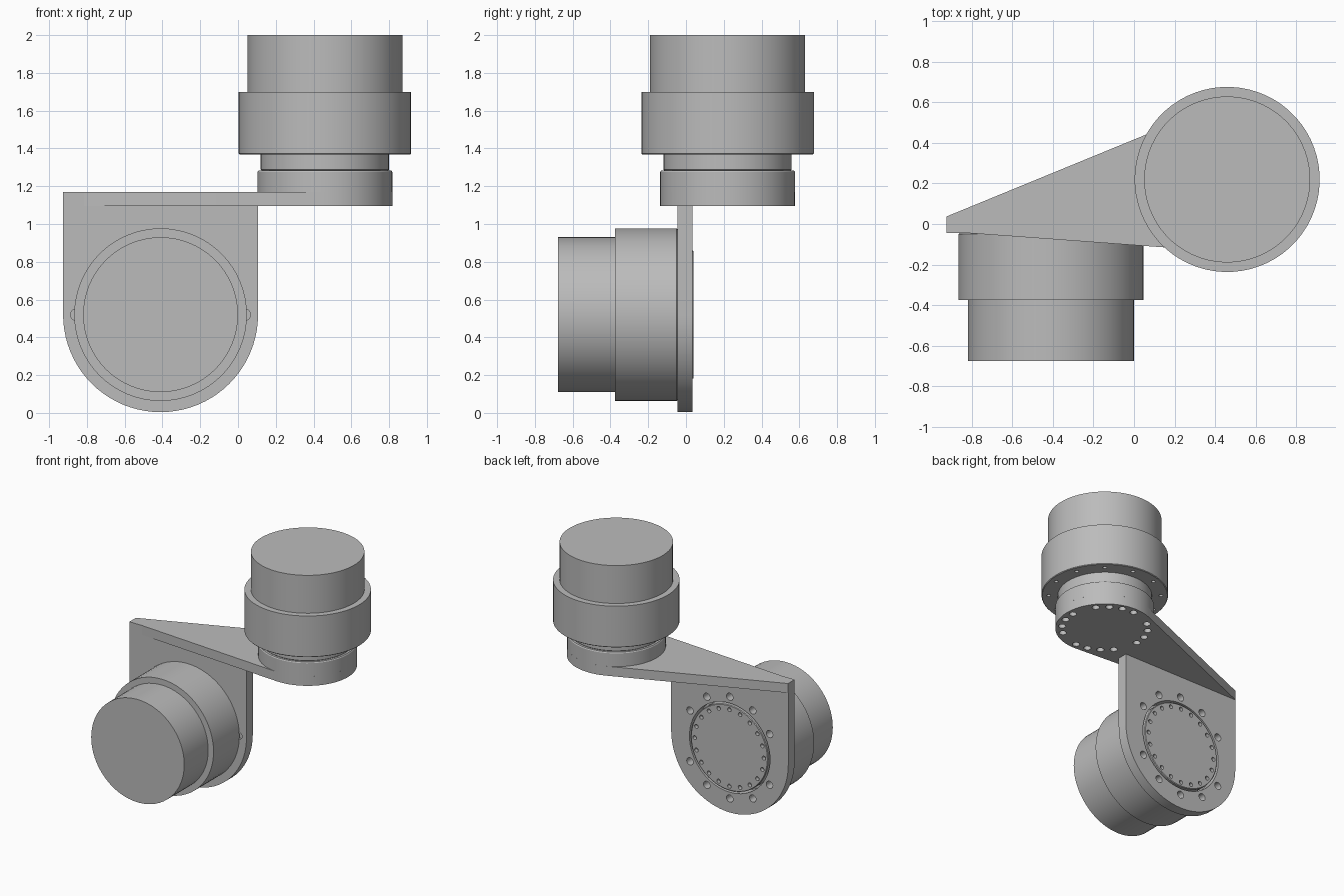
import bpy, bmesh
from math import sin, cos, pi, radians, atan2, acos, hypot
from mathutils import Matrix, Vector

if "Cube" in bpy.data.objects:
    bpy.data.objects.remove(bpy.data.objects["Cube"])

grey = bpy.data.materials.new("machined_grey")
grey.use_nodes = True
colour = (0.5, 0.5, 0.5, 1)
grey.diffuse_color = colour
grey.node_tree.nodes["Principled BSDF"].inputs["Base Color"].default_value = colour

SIDES = 64


def arc(cx, cy, r, start, end, n):
    return [(cx + r * cos(start + (end - start) * i / n),
             cy + r * sin(start + (end - start) * i / n)) for i in range(n + 1)]


def to_object(name, bm):
    bmesh.ops.recalc_face_normals(bm, faces=bm.faces)
    mesh = bpy.data.meshes.new(name)
    bm.to_mesh(mesh)
    bm.free()
    mesh.materials.append(grey)
    ob = bpy.data.objects.new(name, mesh)
    bpy.context.collection.objects.link(ob)
    return ob


def lathe(name, profile):
    """Closed solid of revolution about z from (radius, height) pairs."""
    bm = bmesh.new()
    rings = [[bm.verts.new((x, y, z)) for x, y in arc(0, 0, r, 0, 2 * pi, SIDES)[:-1]]
             for r, z in profile]
    for a, b in zip(rings, rings[1:]):
        for i in range(SIDES):
            j = (i + 1) % SIDES
            bm.faces.new((a[i], a[j], b[j], b[i]))
    bm.faces.new(rings[0])
    bm.faces.new(rings[-1])
    return to_object(name, bm)


def prism(name, outline, low, high):
    bm = bmesh.new()
    base = bm.faces.new([bm.verts.new((x, y, low)) for x, y in outline])
    out = bmesh.ops.extrude_face_region(bm, geom=[base])["geom"]
    moved = [v for v in out if isinstance(v, bmesh.types.BMVert)]
    bmesh.ops.translate(bm, verts=moved, vec=(0, 0, high - low))
    return to_object(name, bm)


def drill(target, holes):
    """Cut round holes along z, each (x, y, radius, low, high)."""
    bm = bmesh.new()
    for x, y, r, low, high in holes:
        bmesh.ops.create_cone(bm, cap_ends=True, segments=SIDES if r > 0.1 else 16,
                              radius1=r, radius2=r, depth=high - low,
                              matrix=Matrix.Translation((x, y, (low + high) / 2)))
    cutter = to_object("hole_cutter", bm)
    cutter.hide_render = True
    mod = target.modifiers.new("holes", "BOOLEAN")
    mod.operation, mod.solver, mod.object = "DIFFERENCE", "EXACT", cutter
    bpy.context.view_layer.objects.active = target
    bpy.ops.object.modifier_apply(modifier=mod.name)
    bpy.data.objects.remove(cutter)


def bolt_ring(count, ring, r, low, high, centre=(0, 0), turn=0.0, skip=0):
    """Evenly spaced holes, leaving out every skip-th position."""
    holes = []
    for i in range(count):
        if skip and i % skip == 0:
            continue
        a = turn + 2 * pi * i / count
        holes.append((centre[0] + ring * cos(a), centre[1] + ring * sin(a), r, low, high))
    return holes


def finish(ob):
    bpy.ops.object.select_all(action="DESELECT")
    ob.select_set(True)
    bpy.context.view_layer.objects.active = ob
    bpy.ops.object.shade_smooth_by_angle(angle=radians(30))


# Upright frame: local z becomes -y, local y becomes z
UPRIGHT = Matrix.Rotation(pi / 2, 4, "X")
LOWER = Vector((-0.41, 0.52))
UPPER = Vector((0.46, 0.22))
TURN = radians(20)


# Motors: output hub, collar and rear housing in one turned body
def motor(name, matrix):
    body = lathe(name, [(0.335, 0), (0.34, 0.005), (0.34, 0.085), (0.452, 0.085),
                        (0.457, 0.09), (0.457, 0.415), (0.41, 0.415), (0.41, 0.717)])
    drill(body, bolt_ring(20, 0.305, 0.016, -0.02, 0.03)
          + bolt_ring(12, 0.405, 0.015, 0.06, 0.13))
    body.data.transform(matrix)
    finish(body)


motor("lower_motor", Matrix.Translation((LOWER.x, 0.04, LOWER.y)) @ UPRIGHT)
motor("upper_motor", Matrix.Translation((UPPER.x, UPPER.y, 1.283))
      @ Matrix.Rotation(TURN, 4, "Z"))

# Upright mounting plate with rounded foot, centre bore and bolt holes
R = 0.516
plate = prism("mounting_plate",
              arc(LOWER.x, LOWER.y, R, pi, 2 * pi, 40)
              + [(LOWER.x + R, 1.17), (LOWER.x - R, 1.17)], -0.035, 0.045)
drill(plate, [(LOWER.x, LOWER.y, 0.355, -0.1, 0.1)]
      + bolt_ring(12, 0.405, 0.029, -0.1, 0.1, LOWER, skip=6)
      + bolt_ring(2, 0.447, 0.03, 0.02, 0.1, LOWER))
plate.data.transform(UPRIGHT)
finish(plate)

# Tapered arm, its edges tangent to the round end
BOSS_R = 0.357


def tangent_angle(px, py, side):
    dx, dy = px - UPPER.x, py - UPPER.y
    return atan2(dy, dx) + side * acos(BOSS_R / hypot(dx, dy))


front, back = (LOWER.x - R, -0.037), (LOWER.x - R, 0.037)
start = tangent_angle(*front, 1)
end = tangent_angle(*back, -1)
while start > end:
    start -= 2 * pi
while end - start > 2 * pi:
    start += 2 * pi
arm = prism("arm", [back, front] + arc(UPPER.x, UPPER.y, BOSS_R, start, end, 36),
            1.095, 1.17)
drill(arm, bolt_ring(20, 0.31, 0.027, 1.0, 1.155, UPPER, TURN, 5))
finish(arm)

# Round boss between arm and upper motor
boss = lathe("arm_boss", [(BOSS_R, 1.17), (BOSS_R, 1.275), (0.352, 1.283)])
boss.data.transform(Matrix.Translation((UPPER.x, UPPER.y, 0)))
finish(boss)
